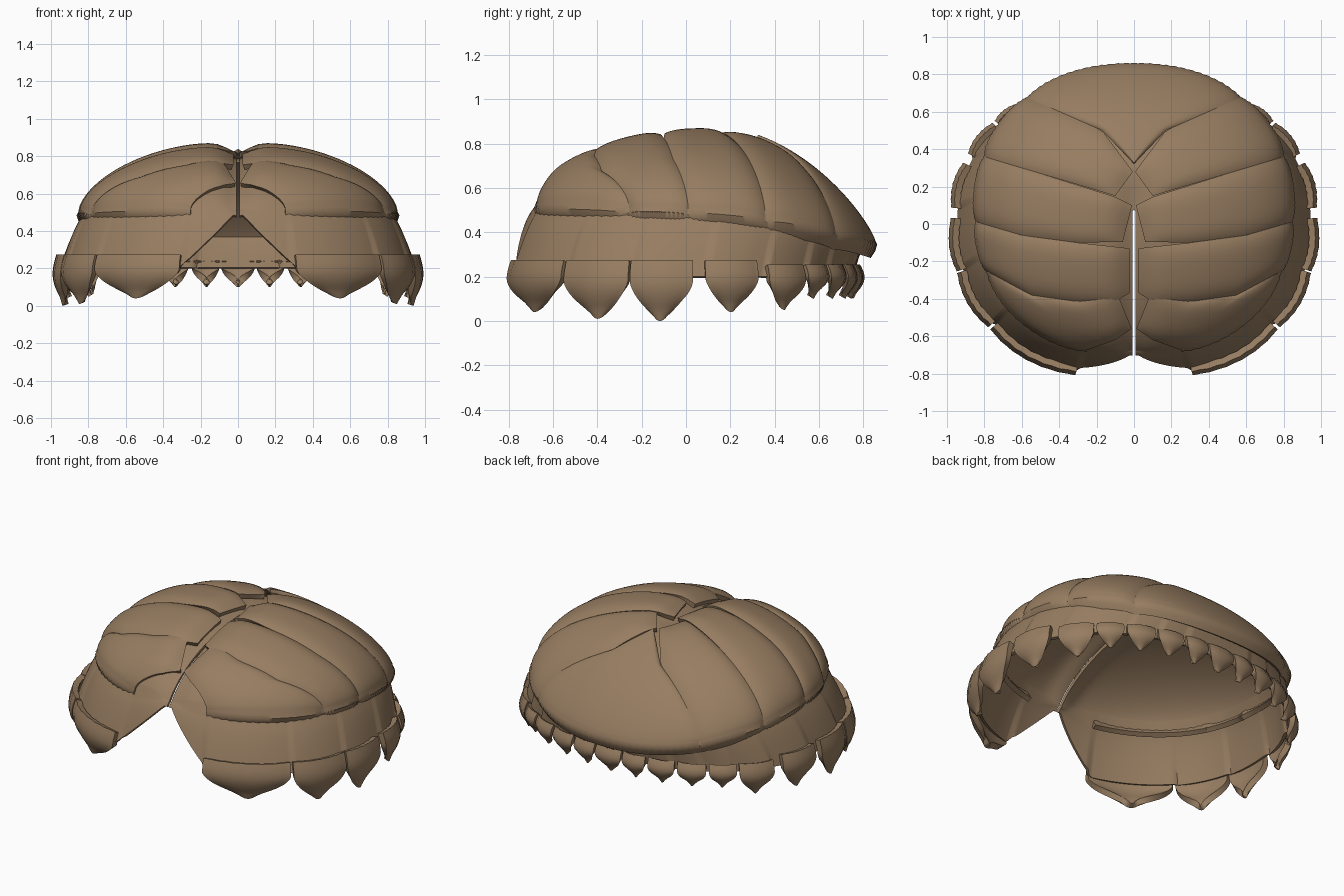
import bpy, math
from mathutils import Vector

if "Cube" in bpy.data.objects:
    bpy.data.objects.remove(bpy.data.objects["Cube"])

N = 2.2                                   # superellipse exponent of the plan
RX, RY, CY = 0.84, 0.77, 0.07             # dome plan

mat = bpy.data.materials.new("shell brown")
mat.diffuse_color = (0.31, 0.205, 0.12, 1)
mat.use_nodes = True
mat.node_tree.nodes["Principled BSDF"].inputs["Base Color"].default_value = mat.diffuse_color


def spow(v, p):
    return math.copysign(abs(v) ** p, v)


def norm_s(a, b):
    return (abs(a) ** N + abs(b) ** N) ** (1 / N)


def rim_z(y):
    return 0.455 - 0.03 * y - 0.17 * max(y, 0) ** 2


def dome(a, b, lift=0.0):
    """Point on the dome for disk coordinates a, b."""
    s = max(norm_s(a, b), 1e-5)
    q = 0.6 + 0.22 * max(0, b / s) ** 2
    f = max(0, 1 - min(s, 1) ** 2) ** q
    base = rim_z(CY + RY * b / s) + 0.045
    x, y = RX * a, CY + RY * b
    fade = min(1, max(0, (0.32 - y) / 0.2))
    z = 0.862 * f + base * (1 - f) - 0.04 * fade * math.exp(-(x / 0.08) ** 2)
    k = 1 + lift * 0.7 * s
    return Vector((x * k, CY + (y - CY) * k, z + lift * (1 - 0.6 * s ** 3)))


def make(name, rows, thick, mirror=True):
    """Grid of points -> outward-facing, thick, smooth shaded object."""
    n = len(rows[0])
    verts = [p for r in rows for p in r]
    faces = [(i * n + j, i * n + j + 1, (i + 1) * n + j + 1, (i + 1) * n + j)
             for i in range(len(rows) - 1) for j in range(n - 1)]
    me = bpy.data.meshes.new(name)
    me.from_pydata(verts, [], faces)
    me.update()
    if sum(p.normal.dot(p.center - Vector((0, 0, 0.2))) * p.area for p in me.polygons) < 0:
        me.flip_normals()
    me.materials.append(mat)
    ob = bpy.data.objects.new(name, me)
    bpy.context.collection.objects.link(ob)
    if mirror:
        m = ob.modifiers.new("mirror", 'MIRROR')
        m.merge_threshold = 0.001
    so = ob.modifiers.new("thickness", 'SOLIDIFY')
    so.thickness, so.offset = thick, -1
    bpy.ops.object.select_all(action='DESELECT')
    ob.select_set(True)
    bpy.context.view_layer.objects.active = ob
    bpy.ops.object.convert(target='MESH')
    bpy.ops.object.shade_smooth_by_angle(angle=math.radians(40))
    return ob


def seam(pts, n=28):
    """Resample a plan polyline into disk coordinates, ending on the rim."""
    d = [Vector((x / RX, (y - CY) / RY)) for x, y in pts]
    d[-1] = d[-1] / norm_s(*d[-1])
    seg = [(d[i + 1] - d[i]).length for i in range(len(d) - 1)]
    out = []
    for k in range(n + 1):
        u = math.sin(k / n * math.pi / 2) * sum(seg)
        i = 0
        while i < len(seg) - 1 and u > seg[i]:
            u -= seg[i]
            i += 1
        out.append(d[i].lerp(d[i + 1], min(1, u / seg[i])))
    return out


def plate(name, front, back, closed=True):
    F, B = seam(front), seam(back)
    nu, nv = len(F) - 1, 28
    rows = []
    for j in range(nv + 1):
        v = j / nv
        e = abs(2 * v - 1) ** 4 if closed else (1 - v) ** 8
        row = []
        for i in range(nu + 1):
            u = i / nu
            p = F[i].lerp(B[i], v)
            s = norm_s(*p)
            goal = norm_s(*F[i]) * (1 - v) + norm_s(*B[i]) * v
            w = u ** 3
            if s > 1e-4:
                p = p * ((s * (1 - w) + goal * w) / s)
            inner = 1 - (1 - u) ** 10 if closed else 1
            row.append(dome(p.x, p.y, 0.024 * (1 - e) * inner))
        # ridged lip hanging from the rim
        last = row[-1]
        ridge = 0.005 * (j % 2)
        for k, drop in ((1.012 - ridge, 0.02), (1.0 - ridge, 0.05), (0.975, 0.08)):
            row.append(Vector((last.x * k, CY + (last.y - CY) * k, last.z - drop)))
        rows.append(row)
    make(name, rows, 0.03)


# dome plates, front to back
plate("front_plate", [(0.012, -0.56), (0.1, -0.62), (0.25, -0.67)],
      [(0.09, -0.37), (0.3, -0.415), (0.55, -0.38), (0.79, -0.26)])
plate("front_side_plate", [(0.025, -0.37), (0.1, -0.415), (0.3, -0.415), (0.55, -0.38), (0.79, -0.26)],
      [(0.025, -0.13), (0.3, -0.1), (0.6, -0.06), (0.84, 0.01)])
plate("middle_side_plate", [(0.06, -0.095), (0.3, -0.1), (0.6, -0.06), (0.84, 0.01)],
      [(0.01, 0.1), (0.1, 0.145), (0.5, 0.27), (0.8, 0.36)])
plate("rear_side_plate", [(0.1, 0.15), (0.5, 0.27), (0.8, 0.36)],
      [(0.006, 0.28), (0.17, 0.5), (0.55, 0.66)])
plate("rear_plate", [(0, 0.32), (0.17, 0.5), (0.55, 0.66)],
      [(0, 0.33), (0, 0.6), (0, 0.84)], closed=False)

# fringe scales: start angle, end angle (from the front), tip height
SCALES = [(0.29, 0.87, 0.04), (0.89, 1.29, 0.01), (1.30, 1.6, 0.0), (1.66, 1.96, 0.04),
          (2.03, 2.29, 0.05), (2.31, 2.5, 0.1), (2.52, 2.71, 0.1), (2.73, 2.9, 0.1),
          (2.92, 3.06, 0.1)]


def low_edge(t, out, z):
    """Point on the lower outline, pushed outwards."""
    c = math.cos(t)
    ry = 0.805 if c > 0 else 0.755
    return Vector(((0.945 + out) * spow(math.sin(t), 2 / N), -(ry + out) * spow(c, 2 / N), z))


def shingle(t):
    for a, b, _ in SCALES:
        if a <= t < b:
            return 0.014 * (b - t) / (b - a)
    return 0.0


# inner shell and skirt, with an arch at the front and a slit on the centre line
cols = []
NT = 150
for i in range(NT + 1):
    t = math.pi * i / NT
    a, b = spow(math.sin(t), 2 / N), -spow(math.cos(t), 2 / N)
    col = []
    for k in range(22):
        s = 0.005 + 0.965 * math.sin(k / 21 * math.pi / 2)
        col.append(dome(a * s, b * s) - Vector((0, 0, 0.035)))
    top = col[-1].copy()
    top.z = min(top.z, rim_z(top.y) + 0.04)
    low = low_edge(t, shingle(t), 0.2)
    kmax = max(0.08, min(1, low.x / 0.32)) if t < 1 else 1
    for k in range(1, 11):
        w = kmax * k / 10
        p = top.lerp(low, w ** 0.65)
        p.z = top.z + (low.z - top.z) * w
        col.append(p)
    for p in col:
        p.x = max(p.x, 0.007) if t < 1.5 else (0 if i == NT else p.x)
    cols.append(col)
make("inner_shell_and_skirt", cols, 0.02)


def scale(name, t0, t1, tip, mirror=True):
    rows = []
    mid, half = (t0 + t1) / 2, (t1 - t0) / 2
    top = 0.275 if mid < 2 else 0.255
    for k in range(15):
        w = k / 14
        taper = 1 if w < 0.35 else 1 - 0.78 * ((w - 0.35) / 0.65) ** 1.5
        row = []
        for j in range(13):
            a = -1 + j / 6
            out = 0.03 + 0.022 * math.sin(math.pi * min(1, w * 1.2)) - 0.03 * w ** 3 - 0.014 * a * a
            wobble = 0.004 * (j % 2) * (1 - w)
            z = top + (tip - top) * w + 0.02 * a * a * w ** 3
            row.append(low_edge(mid + a * half * taper, out - wobble, z))
        rows.append(row)
    make(name, rows, 0.035, mirror)


for n, (t0, t1, tip) in enumerate(SCALES):
    scale("fringe_scale_%d" % (n + 1), t0, t1, tip)
scale("rear_centre_scale", 3.07, 2 * math.pi - 3.07, 0.1, mirror=False)
